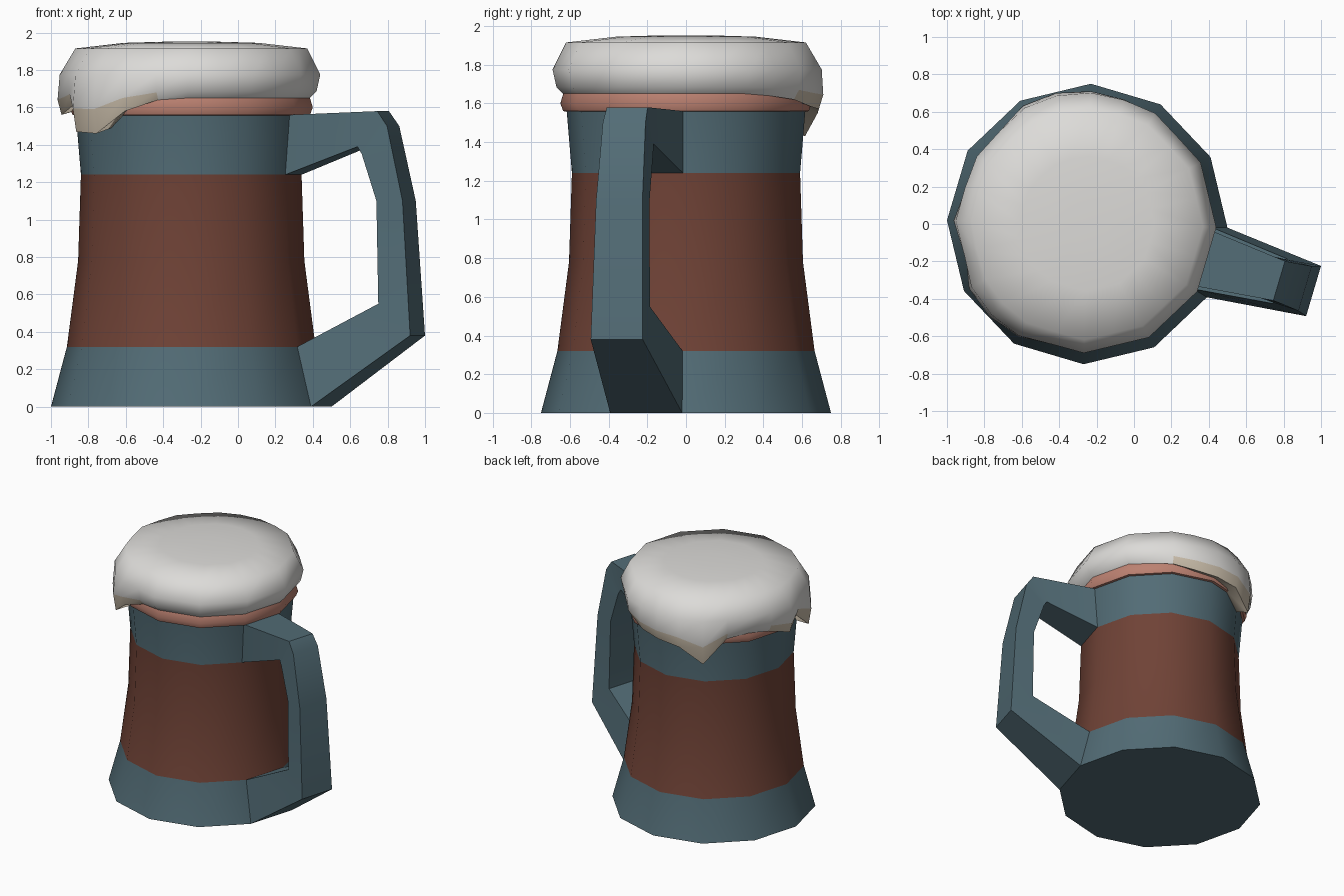
import bpy, bmesh
from math import cos, sin, radians
from mathutils import Vector

if "Cube" in bpy.data.objects:
    bpy.data.objects.remove(bpy.data.objects["Cube"])

CX = -0.25          # mug axis
TURN = -1.5         # rotation of the 12-gon in degrees


def material(name, rgb):
    m = bpy.data.materials.new(name)
    m.diffuse_color = (*rgb, 1)
    m.use_nodes = True
    m.node_tree.nodes["Principled BSDF"].inputs["Base Color"].default_value = m.diffuse_color
    return m


STEEL = material("blue_metal", (0.085, 0.15, 0.18))
WOOD = material("brown_wood", (0.16, 0.055, 0.037))
RIM = material("pale_rim", (0.50, 0.22, 0.165))
FOAM = material("foam", (0.72, 0.71, 0.69))
DRIP = material("foam_drip", (0.60, 0.52, 0.41))


def polar(r, deg, z):
    a = radians(deg)
    return Vector((CX + r * cos(a), r * sin(a), z))


def loft(name, rings, mats, pick, cap_first=True, cap_last=True, angle=40):
    """Skin a list of equal-length closed rings; pick(ring, column) gives the material slot."""
    bm = bmesh.new()
    vs = [[bm.verts.new(p) for p in ring] for ring in rings]
    n = len(vs[0])
    for i in range(len(vs) - 1):
        for j in range(n):
            k = (j + 1) % n
            f = bm.faces.new((vs[i][j], vs[i][k], vs[i + 1][k], vs[i + 1][j]))
            f.material_index = pick(i, j)
    if cap_first:
        bm.faces.new(vs[0][::-1])
    if cap_last:
        bm.faces.new(vs[-1])
    bmesh.ops.recalc_face_normals(bm, faces=bm.faces)
    me = bpy.data.meshes.new(name)
    bm.to_mesh(me)
    bm.free()
    for m in mats:
        me.materials.append(m)
    ob = bpy.data.objects.new(name, me)
    bpy.context.collection.objects.link(ob)
    bpy.ops.object.select_all(action='DESELECT')
    ob.select_set(True)
    bpy.context.view_layer.objects.active = ob
    bpy.ops.object.shade_smooth_by_angle(angle=radians(angle))
    return ob


def turned(profile):
    return [[polar(r, TURN + 30 * j, z) for j in range(12)] for r, z in profile]


# Tankard body: metal foot, wooden middle, metal collar
body = [(0.75, 0), (0.665, 0.32), (0.605, 0.78), (0.59, 1.24), (0.617, 1.56)]
loft("tankard_body", turned(body), [STEEL, WOOD], lambda i, j: 1 if i in (1, 2) else 0)

# Lip below the foam
lip = [(0.60, 1.555), (0.635, 1.56), (0.65, 1.60), (0.635, 1.65), (0.58, 1.655)]
loft("lip", turned(lip), [RIM], lambda i, j: 0)

# Foam head: lower edge height per 15-degree column makes the drips
edge = {3: 1.64, 4: 1.62, 5: 1.585, 6: 1.57, 7: 1.55, 8: 1.43, 9: 1.61, 10: 1.635,
        11: 1.61, 12: 1.56, 13: 1.62, 14: 1.47, 15: 1.46, 16: 1.58, 17: 1.64}
low = [edge.get(j, 1.65) for j in range(24)]


def foam_ring(radius, height):
    ring = []
    for j in range(24):
        flat = cos(radians(15)) if j % 2 else 1     # midpoints sit on the 12-gon sides
        drop = min(1, (1.65 - low[j]) / 0.1)
        if drop > 0:
            flat = 1 - (1 - flat) * (1 - drop)
        ring.append(polar(radius(drop) * flat, TURN + 15 * j, height(low[j])))
    return ring


foam = [
    foam_ring(lambda d: 0.59, lambda z: z + 0.03),
    foam_ring(lambda d: 0.635 + 0.065 * d, lambda z: z),
    foam_ring(lambda d: 0.67 + 0.05 * d, lambda z: 0.5 * z + 0.86),
    foam_ring(lambda d: 0.69 + 0.015 * d, lambda z: 1.775),
    foam_ring(lambda d: 0.62, lambda z: 1.915),
    foam_ring(lambda d: 0.36, lambda z: 1.945),
    foam_ring(lambda d: 0.12, lambda z: 1.952),
]
loft("foam_head", foam, [FOAM, DRIP],
     lambda i, j: 1 if i < 2 and min(low[j], low[(j + 1) % 24]) < 1.6 else 0, angle=60)

# Handle: (outer u, z, half width), (inner u, z, half width) along the -16.5 degree direction
stations = [
    ((0.594, 1.56, 0.160), (0.570, 1.24, 0.153)),
    ((1.070, 1.58, 0.110), (0.960, 1.39, 0.110)),
    ((1.126, 1.50, 0.115), (0.985, 1.35, 0.115)),
    ((1.215, 1.10, 0.125), (1.068, 1.10, 0.120)),
    ((1.262, 0.38, 0.140), (1.080, 0.55, 0.125)),
    ((0.725, 0.00, 0.194), (0.642, 0.32, 0.172)),
]
along = Vector((cos(radians(-16.5)), sin(radians(-16.5)), 0))
across = Vector((-along.y, along.x, 0))


def handle_point(u, z, v):
    return Vector((CX, 0, z)) + along * u + across * v


sections = [[handle_point(*o), handle_point(o[0], o[1], -o[2]),
             handle_point(i[0], i[1], -i[2]), handle_point(*i)] for o, i in stations]
loft("handle", sections, [STEEL], lambda i, j: 0, cap_first=False, cap_last=False, angle=30)
